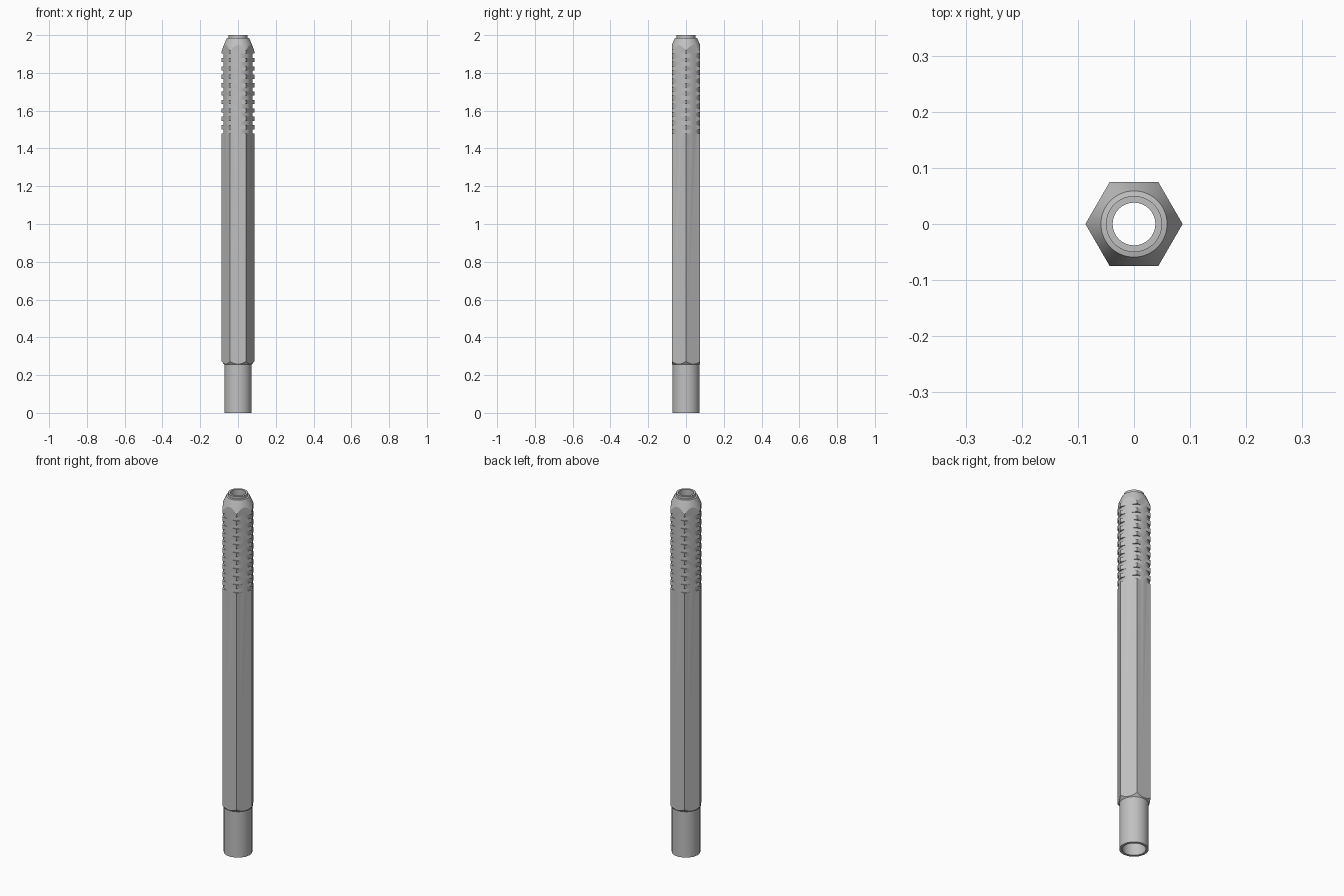
import bpy, bmesh, math

cube = bpy.data.objects.get("Cube")
if cube:
    bpy.data.objects.remove(cube, do_unlink=True)

steel = bpy.data.materials.new("brushed steel grey")
steel.use_nodes = True
colour = (0.53, 0.53, 0.53, 1.0)
steel.diffuse_color = colour
steel.node_tree.nodes["Principled BSDF"].inputs["Base Color"].default_value = colour


def lathe(name, profile, steps=64):
    """Spin a closed (radius, height) outline around z into a solid."""
    bm = bmesh.new()
    verts = [bm.verts.new((r, 0, z)) for r, z in profile]
    edges = [bm.edges.new((v, verts[(i + 1) % len(verts)]))
             for i, v in enumerate(verts)]
    bmesh.ops.spin(bm, geom=verts + edges, cent=(0, 0, 0), axis=(0, 0, 1),
                   angle=math.tau, steps=steps)
    bmesh.ops.remove_doubles(bm, verts=bm.verts, dist=1e-5)
    bmesh.ops.recalc_face_normals(bm, faces=bm.faces)
    mesh = bpy.data.meshes.new(name)
    bm.to_mesh(mesh)
    bm.free()
    mesh.materials.append(steel)
    obj = bpy.data.objects.new(name, mesh)
    bpy.context.collection.objects.link(obj)
    return obj


OUTER = 0.095       # wider than the hexagon, so the flats survive
GROOVE = 0.0765     # just wider than the flats, so only the corners are cut
HALF = 0.011
PITCH = 0.0445

# Round end, open socket and chamfer up to the hexagon
outline = [(0.058, 0), (0.072, 0), (0.072, 0.255), (OUTER, 0.283)]

# Ten grip grooves
for i in range(10):
    z = 1.49 + i * PITCH
    outline += [(OUTER, z - HALF), (GROOVE, z - HALF),
                (GROOVE, z + HALF), (OUTER, z + HALF)]

# Tapered nose, lip and stepped through bore
outline += [(OUTER, 1.905), (0.086, 1.917), (0.075, 1.947), (0.059, 1.984),
            (0.050, 1.986), (0.050, 2.0), (0.038, 2.0),
            (0.038, 0.25), (0.058, 0.25)]
shaft = lathe("hexagonal_shaft", outline)

# Hexagonal envelope with corners on the x axis
bpy.ops.mesh.primitive_cylinder_add(vertices=6, radius=0.0866, depth=2.4,
                                    location=(0, 0, 1), rotation=(0, 0, math.pi / 6))
envelope = bpy.context.object
envelope.name = "hexagon_cutter"
envelope.hide_render = True
envelope.data.materials.append(steel)

trim = shaft.modifiers.new("hexagon", 'BOOLEAN')
trim.operation = 'INTERSECT'
trim.solver = 'EXACT'
trim.object = envelope

bpy.ops.object.select_all(action='DESELECT')
shaft.select_set(True)
bpy.context.view_layer.objects.active = shaft
bpy.ops.object.modifier_apply(modifier=trim.name)
bpy.data.objects.remove(envelope, do_unlink=True)
bpy.ops.object.shade_smooth_by_angle(angle=math.radians(18))
